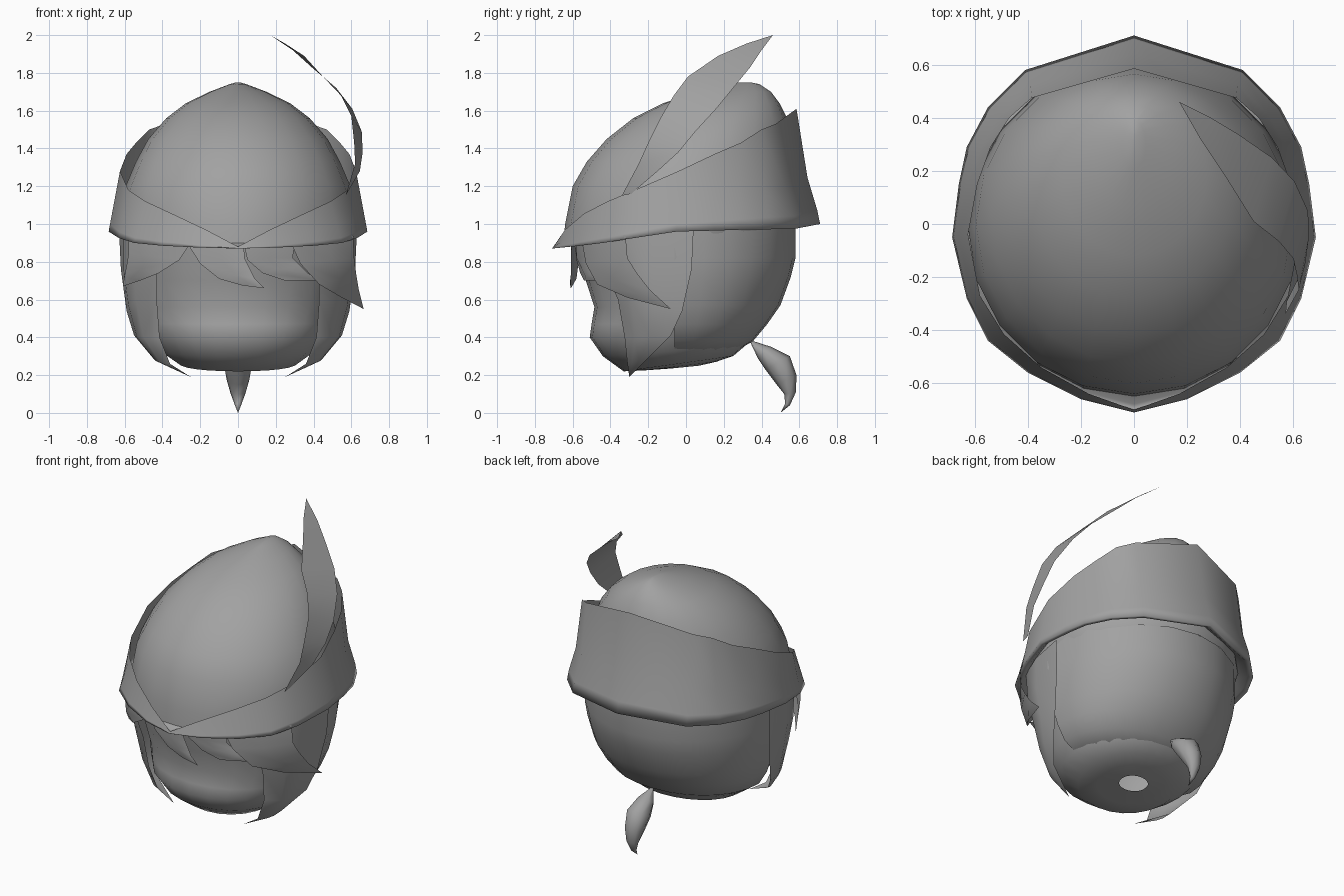
import bpy, bmesh, math
from mathutils import Vector

grey = bpy.data.materials.new("dark_grey")
grey.diffuse_color = (.36, .36, .36, 1)


def make(name, rows, closed=False, cap_ends=(False, False), angle=60):
    """Skin a list of equally long point rows into one smooth surface."""
    bm = bmesh.new()
    vs = [[bm.verts.new(p) for p in r] for r in rows]
    n = len(rows[0])
    for a, b in zip(vs, vs[1:]):
        for i in range(n if closed else n - 1):
            j = (i + 1) % n
            bm.faces.new((a[i], a[j], b[j], b[i]))
    for flag, ring in zip(cap_ends, (vs[0], vs[-1])):
        if flag:
            bm.faces.new(ring)
    bmesh.ops.remove_doubles(bm, verts=bm.verts, dist=0.0005)
    bmesh.ops.recalc_face_normals(bm, faces=bm.faces)
    me = bpy.data.meshes.new(name)
    bm.to_mesh(me)
    bm.free()
    me.materials.append(grey)
    ob = bpy.data.objects.new(name, me)
    bpy.context.collection.objects.link(ob)
    bpy.ops.object.select_all(action='DESELECT')
    ob.select_set(True)
    bpy.context.view_layer.objects.active = ob
    bpy.ops.object.shade_smooth_by_angle(angle=math.radians(angle))
    return ob


def arc(z, front, back, w, tilt=0.0, power=2.0, start=0, end=360, n=24, cy=None):
    """Superellipse ring; angle 0 points to -y, tilt raises the back."""
    cy = (front + back) / 2 if cy is None else cy
    pts = []
    full = end - start == 360
    for i in range(n if full else n + 1):
        t = math.radians(start + (end - start) * i / n)
        s, c = math.sin(t), math.cos(t)
        x = w * math.copysign(abs(s) ** (2 / power), s)
        ry = (cy - front) if c > 0 else (back - cy)
        y = cy - ry * math.copysign(abs(c) ** (2 / power), c)
        pts.append((x, y, z + tilt * (y - front)))
    return pts


def mirror_ring(half):
    """Close a right-hand half outline (front to back) into a ring."""
    return half + [(-x, y, z) for x, y, z in half[-2:0:-1]]


def flip(rows):
    return [[(-x, y, z) for x, y, z in r] for r in rows]


# Face with an open neck hole
face = [(.97, -.57, .53, .56, 0), (.7, -.53, .5, .55, 0), (.56, -.485, .44, .52, 0),
        (.47, -.5, .39, .49, .01), (.4, -.51, .35, .46, .02), (.3, -.44, .31, .41, .07),
        (.22, -.33, .25, .31, .14), (.225, -.22, .16, .2, .12), (.235, -.08, .07, .09, .1)]
make("face", [arc(*r, power=2.1) for r in face], True)

# Back hair shell, open towards the face
hair = [(1.0, .58, .615), (.82, .58, .615), (.72, .555, .605), (.57, .5, .575), (.47, .43, .54),
        (.38, .355, .485), (.33, .27, .4), (.315, .2, .33)]
make("back_hair", [arc(z, -.6, b, w, power=2.1, start=90, end=270, n=14, cy=-.06)
                   for z, b, w in hair])

# Side locks: front edge, bulging middle, back edge
lock = [[(.41, -.47, .93), (.54, -.35, .94), (.605, -.18, .95), (.63, .04, .97)],
        [(.43, -.42, .73), (.55, -.32, .735), (.605, -.18, .75), (.62, .03, .76)],
        [(.43, -.36, .6), (.54, -.285, .59), (.58, -.17, .57), (.59, -.02, .54)],
        [(.415, -.325, .4), (.5, -.27, .4), (.535, -.19, .4), (.55, -.08, .41)],
        [(.36, -.31, .26), (.41, -.285, .265), (.435, -.25, .275), (.45, -.2, .29)],
        [(.25, -.3, .19)] * 4]
make("side_lock_right", lock)
make("side_lock_left", flip(lock))

# Fringe tufts: rows run from the hat to the pointed tip
make("fringe_middle", [[(-.27, -.55, .9), (-.12, -.6, .9), (.03, -.61, .9)],
                       [(-.2, -.57, .79), (-.08, -.605, .8), (.035, -.61, .82)],
                       [(-.1, -.58, .71), (-.01, -.61, .73), (.065, -.61, .76)],
                       [(.02, -.6, .675), (.06, -.615, .685), (.09, -.61, .71)],
                       [(.14, -.61, .66)] * 3])
make("fringe_right", [[(.03, -.59, .9), (.17, -.58, .9), (.3, -.53, .9)],
                      [(.05, -.58, .81), (.17, -.58, .82), (.29, -.53, .82)],
                      [(.13, -.56, .74), (.23, -.55, .76), (.33, -.51, .78)],
                      [(.25, -.54, .7), (.31, -.53, .72), (.37, -.49, .74)],
                      [(.43, -.45, .7)] * 3])
make("fringe_sweep_right", [[(.28, -.55, .9), (.47, -.47, .92), (.61, -.32, .94)],
                            [(.33, -.53, .79), (.5, -.45, .81), (.615, -.31, .82)],
                            [(.43, -.47, .68), (.55, -.38, .71), (.625, -.26, .74)],
                            [(.55, -.31, .61), (.605, -.25, .63), (.64, -.19, .65)],
                            [(.665, -.08, .55)] * 3])
make("fringe_sweep_left", [[(-.25, -.56, .9), (-.43, -.5, .91), (-.58, -.35, .93)],
                           [(-.31, -.54, .81), (-.46, -.47, .83), (-.58, -.35, .84)],
                           [(-.42, -.48, .74), (-.52, -.41, .76), (-.59, -.32, .78)],
                           [(-.52, -.38, .7), (-.565, -.34, .71), (-.6, -.29, .73)],
                           [(-.61, -.26, .67)] * 3])

# Hat crown leaning to the back
crown = [(.885, -.65, .6, .61, .08), (1.0, -.64, .61, .625, .02), (1.2, -.6, .6, .595, 0),
         (1.33, -.525, .58, .54, 0), (1.45, -.42, .565, .475, 0), (1.56, -.28, .535, .38, 0),
         (1.64, -.12, .495, .275, 0), (1.7, .06, .45, .15, 0), (1.74, .21, .39, .045, 0),
         (1.75, .28, .34, .01, 0)]
make("hat_crown", [arc(*r, n=20) for r in crown], True, (False, True))

# Upturned brim: pointed and low in front, tall at the back, rolled in underneath
low = [(0, -.71, .87), (.2, -.66, .875), (.4, -.56, .885), (.55, -.44, .9), (.63, -.28, .925),
       (.685, -.05, .96), (.66, .15, .965), (.63, .29, .97), (.55, .44, .972),
       (.41, .58, .975), (0, .71, 1.0)]
top = [(0, -.7, .88), (.17, -.64, .97), (.35, -.54, 1.055), (.49, -.415, 1.12),
       (.58, -.27, 1.18), (.625, -.04, 1.28), (.59, .15, 1.37), (.54, .29, 1.43),
       (.47, .4, 1.5), (.385, .475, 1.53), (0, .585, 1.61)]


def between(f, s=1.0):
    pts = [Vector(a).lerp(Vector(b), f) for a, b in zip(low, top)]
    return [(p.x * s, p.y * s, p.z) if p.y > .2 else tuple(p) for p in pts]


lip = [(x * .95, y * .955, z + .005) for x, y, z in low]
inner = [(x * .85, y * .85, z + .07) for x, y, z in low]
make("hat_brim", [mirror_ring(h) for h in (top, between(.4, .975), between(.12), low, lip, inner)],
     True, angle=180)

# Curved feather: front edge and back edge pairs
make("feather", [[(.57, -.34, 1.15), (.575, -.29, 1.16)],
                 [(.62, -.25, 1.32), (.645, -.15, 1.28)],
                 [(.615, -.2, 1.43), (.66, -.04, 1.38)],
                 [(.6, -.13, 1.57), (.655, .05, 1.49)],
                 [(.545, -.065, 1.68), (.605, .16, 1.61)],
                 [(.45, .01, 1.78), (.52, .25, 1.72)],
                 [(.35, .17, 1.89), (.39, .34, 1.83)],
                 [(.25, .32, 1.955), (.29, .4, 1.92)],
                 [(.17, .46, 2.0)] * 2])

# Small ponytail: upper (y, z), lower (y, z), half width
tail = [(.34, .385, .34, .375, .005), (.45, .35, .38, .29, .055), (.55, .3, .42, .23, .075),
        (.585, .2, .48, .15, .06), (.582, .11, .52, .1, .04), (.55, .04, .525, .05, .018),
        (.5, 0, .5, 0, 0)]
rings = []
for y1, z1, y2, z2, w in tail:
    ring = []
    for i in range(8):
        c, s = math.cos(i * math.pi / 4), math.sin(i * math.pi / 4)
        ring.append((w * s, (y1 + y2) / 2 + c * (y1 - y2) / 2, (z1 + z2) / 2 + c * (z1 - z2) / 2))
    rings.append(ring)
make("ponytail", rings, True)
